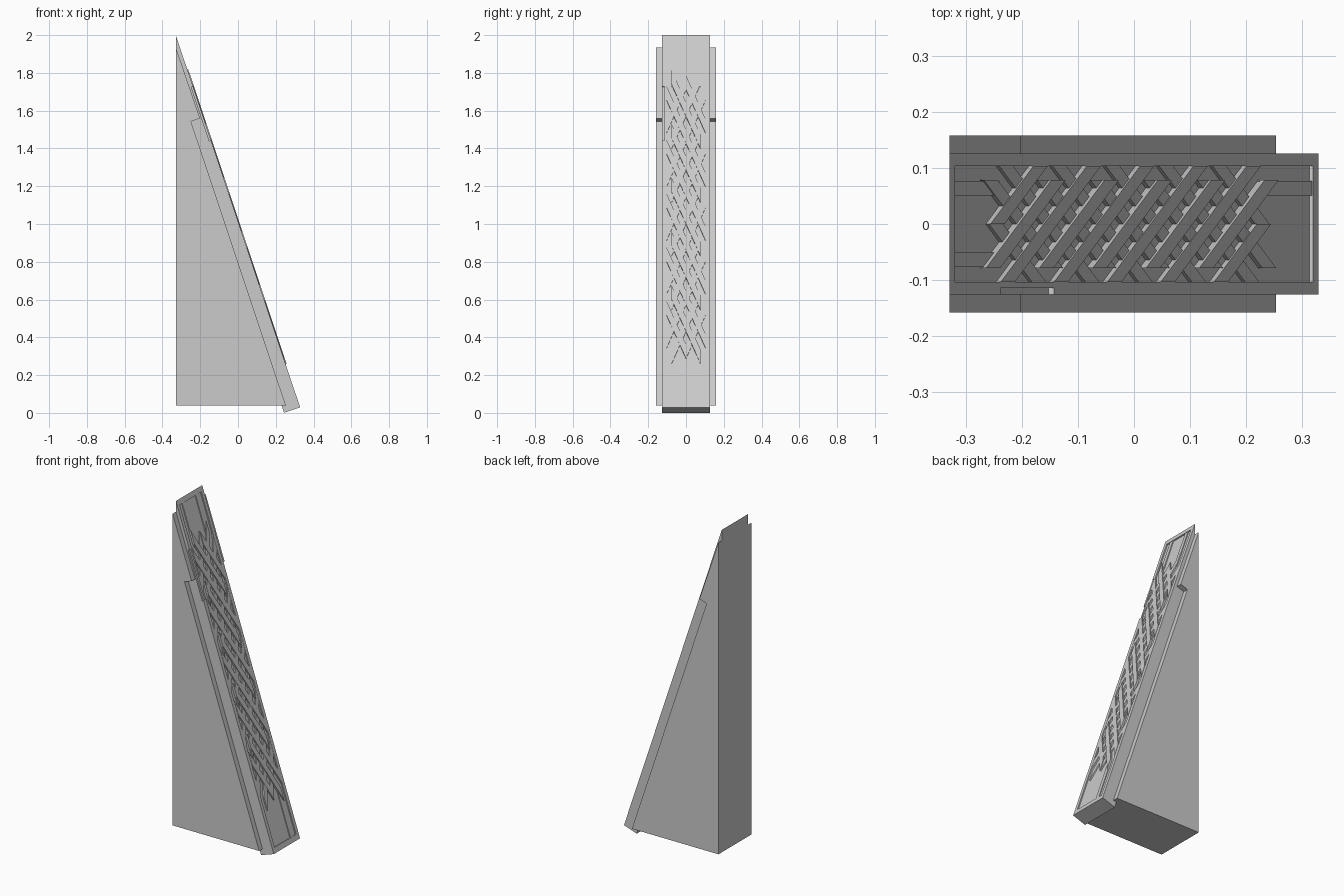
import bpy
from mathutils import Vector

if "Cube" in bpy.data.objects:
    bpy.data.objects.remove(bpy.data.objects["Cube"])

# Sloped frame: d runs down the slope, n points out of it
A, B = Vector((-0.329, 0, 2.0)), Vector((0.329, 0, 0.029))
d = (B - A).normalized()
n = Vector((-d.z, 0, d.x))


def on_slope(x, y, w):
    """Point whose foot on the outer slope has the given x, raised by w."""
    p = A + d * ((x - A.x) / d.x) + n * w
    return Vector((p.x, y, p.z))


def make(name, verts, faces):
    me = bpy.data.meshes.new(name)
    me.from_pydata([tuple(v) for v in verts], [], faces)
    ob = bpy.data.objects.new(name, me)
    bpy.context.collection.objects.link(ob)
    return ob


def loft(bottom, top):
    """Vertices and outward faces between two matching outlines."""
    k = len(bottom)
    faces = [tuple(reversed(range(k))), tuple(range(k, 2 * k))]
    faces += [(i, (i + 1) % k, (i + 1) % k + k, i + k) for i in range(k)]
    return list(bottom) + list(top), faces


def prism(name, outline, half):
    """Extrude an (x, z) outline across y."""
    pts = list(reversed(outline))
    return make(name, *loft([(x, -half, z) for x, z in reversed(pts)][::-1],
                            [(x, half, z) for x, z in pts]))


def slope_box(x0, x1, y0, y1, w0, w1):
    quad = [(x0, y0), (x1, y0), (x1, y1), (x0, y1)]
    return loft([on_slope(x, y, w0) for x, y in quad],
                [on_slope(x, y, w1) for x, y in quad])


def cut(ob, name, box):
    cutter = make(name, *box)
    cutter.hide_render = True
    m = ob.modifiers.new(name, 'BOOLEAN')
    m.operation, m.object, m.solver = 'DIFFERENCE', cutter, 'EXACT'
    bpy.context.view_layer.objects.active = ob
    bpy.ops.object.modifier_apply(modifier=name)
    bpy.data.objects.remove(cutter)


# Wide wedge body with the stepped shoulder
prism("wedge_body", [(-0.329, 0.04), (0.253, 0.04), (-0.249, 1.543),
                     (-0.201, 1.559), (-0.329, 1.935)], 0.158)

# Narrow band lying along the slope, pointed at the top
low = B - n * 0.09
band = prism("sloped_band", [(-0.329, 1.70), (low.x, low.z), (B.x, B.z), (A.x, A.z)], 0.126)

# Shallow panel recess and chipped edge
FLOOR, EDGE = -0.007, 0.103
cut(band, "panel_cutter", slope_box(-0.319, 0.319, -EDGE, EDGE, FLOOR, 0.05))
cut(band, "chip_cutter", slope_box(-0.238, -0.143, -0.14, -0.114, -0.010, 0.05))

# Interlaced strips: horizontal-ended parallelograms on the panel
verts, faces = [], []
PITCH, PEAK, HALF, TURN = 0.095, 0.064, 0.0125, 0.078
slope = PEAK / (PITCH / 2)


def add(part):
    base = len(verts)
    verts.extend(part[0])
    faces.extend(tuple(i + base for i in f) for f in part[1])


def strip(xc, sign, lo, hi, top):
    a, b = xc + sign * lo / slope, xc + sign * hi / slope
    quad = [(a - HALF, lo), (a + HALF, lo), (b + HALF, hi), (b - HALF, hi)]
    add(loft([on_slope(x, y, FLOOR - 0.002) for x, y in quad],
             [on_slope(x, y, top) for x, y in quad]))


centres = [-0.245 + PITCH * i for i in range(6)]
for i, c in enumerate(centres):
    # Long strips crossing at the diamond centres, turning back at both ends
    for s, top in ((1, 0.002), (-1, -0.001)):
        lo, hi = -EDGE, EDGE
        if i in (0, 5):
            upper = (s == 1) == (i == 0)
            lo, hi = (0, EDGE) if upper else (-EDGE, 0)
        strip(c, s, lo, hi, top)
    # Inner zigzags between neighbouring diamonds
    if i < 5:
        strip(c + PITCH / 2, 1, -TURN, TURN, 0.005)
        strip(c + PITCH / 2, -1, -TURN, TURN, 0.0005)

# Straight tails running to the panel ends
for x0, x1, y in ((-0.319, -0.238, PEAK), (-0.319, -0.238, -PEAK), (0.226, 0.319, PEAK)):
    add(slope_box(x0, x1, y - 0.013, y + 0.013, FLOOR - 0.002, -0.002))
make("lattice_strips", verts, faces)

# Consistent outward normals
import bmesh
for ob in bpy.data.objects:
    bm = bmesh.new()
    bm.from_mesh(ob.data)
    bmesh.ops.recalc_face_normals(bm, faces=bm.faces)
    bm.to_mesh(ob.data)
    bm.free()
